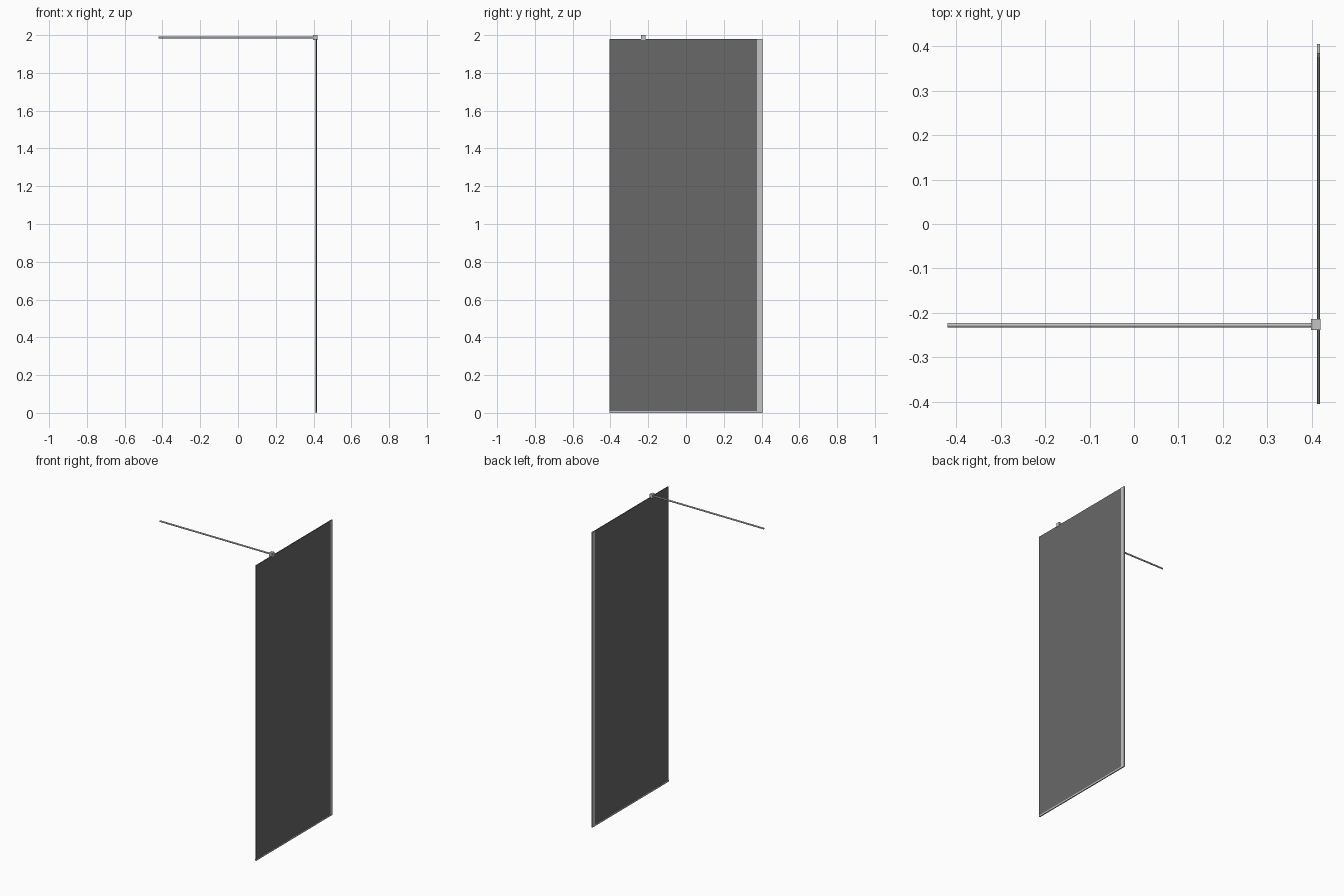
import bpy, math

if "Cube" in bpy.data.objects:
    bpy.data.objects.remove(bpy.data.objects["Cube"])

def material(name, c):
    m = bpy.data.materials.new(name)
    m.diffuse_color = (c, c, c, 1)
    m.use_nodes = True
    m.node_tree.nodes["Principled BSDF"].inputs["Base Color"].default_value = m.diffuse_color
    return m

metal = material("brushed_metal", 0.55)
glass = material("smoked_glass", 0.14)

def box(name, lo, hi, mat, bevel=0):
    bpy.ops.mesh.primitive_cube_add(size=1, location=[(a + b) / 2 for a, b in zip(lo, hi)])
    o = bpy.context.object
    o.name = name
    o.scale = [b - a for a, b in zip(lo, hi)]
    bpy.ops.object.transform_apply(location=False, rotation=False, scale=True)
    o.data.materials.append(mat)
    if bevel:
        b = o.modifiers.new("soft_edges", 'BEVEL')
        b.width = bevel
        b.segments = 2
    return o

def rod(name, x0, x1, y, z, r, mat):
    bpy.ops.mesh.primitive_cylinder_add(vertices=24, radius=r, depth=x1 - x0,
        location=((x0 + x1) / 2, y, z), rotation=(0, math.pi / 2, 0))
    o = bpy.context.object
    o.name = name
    o.data.materials.append(mat)
    bpy.ops.object.shade_smooth_by_angle()
    return o

# Glass sheet
box("glass_panel", (0.4125, -0.405, 0.006), (0.4175, 0.385, 1.98), glass)

# Wall channel: two cheeks and a back
for side, x in (("inner", 0.4115), ("outer", 0.4175)):
    box("wall_channel_" + side, (x, 0.376, 0), (x + 0.0015, 0.405, 1.98), metal)
box("wall_channel_back", (0.4115, 0.4035, 0), (0.419, 0.405, 1.98), metal)

# Floor rail under the glass
box("floor_rail", (0.4115, -0.405, 0), (0.419, 0.405, 0.01), metal)

# Stabiliser bar with wall end and glass clamp
rod("support_bar", -0.42, 0.402, -0.2275, 1.987, 0.0052, metal)
box("glass_clamp", (0.398, -0.239, 1.973), (0.42, -0.214, 2.0), metal, 0.001)
